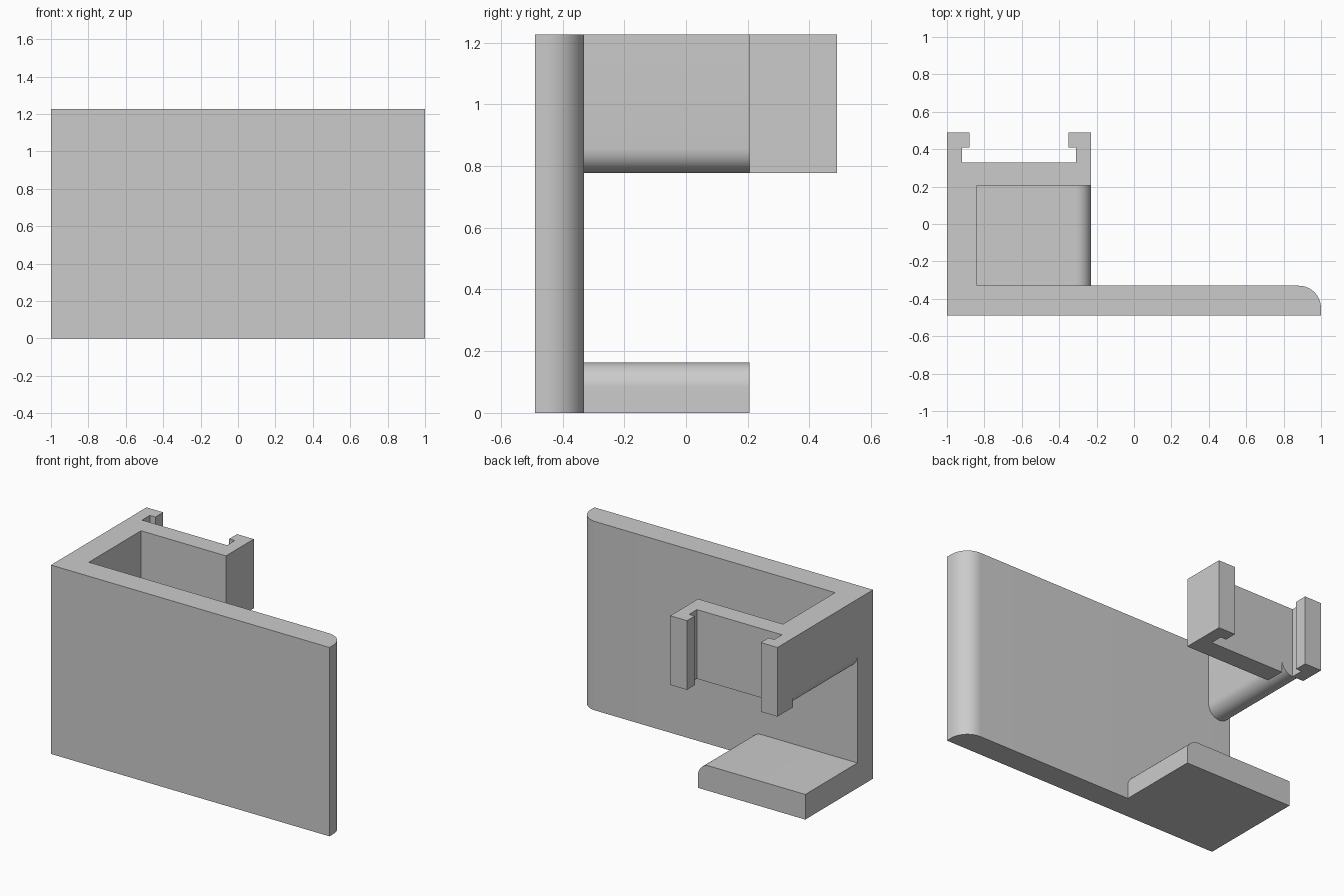
import bpy, bmesh
from math import sin, cos, radians

old = bpy.data.objects.get("Cube")
if old:
    bpy.data.objects.remove(old, do_unlink=True)

grey = bpy.data.materials.new("plain_grey")
grey.use_nodes = True
colour = (0.6, 0.6, 0.6, 1)
grey.diffuse_color = colour
grey.node_tree.nodes["Principled BSDF"].inputs["Base Color"].default_value = colour

# Main dimensions
LEFT, RIGHT, HOOK_X = -1.0, 1.0, -0.23
FRONT, PLATE_Y, SHELF_Y, WALL_Y, BACK = -0.49, -0.33, 0.205, 0.33, 0.49
TOP, ARM_Z, SHELF_Z = 1.226, 0.777, 0.163
ARM_X = -0.84


def arc(cx, cy, r, start, end, steps=16):
    angles = [radians(start + (end - start) * i / steps) for i in range(steps + 1)]
    return [(cx + r * cos(a), cy + r * sin(a)) for a in angles]


def prism(name, profile, axis, low, high):
    """Extrude a profile along z (profile in x, y) or along y (profile in x, z)."""
    bm = bmesh.new()
    place = (lambda a, b, c: (a, b, c)) if axis == "z" else (lambda a, b, c: (a, c, b))
    face = bm.faces.new([bm.verts.new(place(a, b, low)) for a, b in profile])
    moved = bmesh.ops.extrude_face_region(bm, geom=[face])["geom"]
    verts = [v for v in moved if isinstance(v, bmesh.types.BMVert)]
    bmesh.ops.translate(bm, verts=verts, vec=place(0, 0, high - low))
    bmesh.ops.recalc_face_normals(bm, faces=bm.faces)
    mesh = bpy.data.meshes.new(name)
    bm.to_mesh(mesh)
    bm.free()
    mesh.materials.append(grey)
    obj = bpy.data.objects.new(name, mesh)
    bpy.context.collection.objects.link(obj)
    bpy.ops.object.select_all(action="DESELECT")
    obj.select_set(True)
    bpy.context.view_layer.objects.active = obj
    bpy.ops.object.shade_smooth_by_angle(angle=radians(30))
    return obj


# Front plate with one rounded rear edge
R = 0.12
prism("front_plate",
      [(LEFT, FRONT), (RIGHT, FRONT)] + arc(RIGHT - R, PLATE_Y - R, R, 0, 90) + [(LEFT, PLATE_Y)],
      "z", 0, TOP)

# Bottom shelf with a rounded upper side edge
r = 0.08
prism("bottom_shelf",
      [(LEFT, 0), (HOOK_X, 0)] + arc(HOOK_X - r, SHELF_Z - r, r, 0, 90) + [(LEFT, SHELF_Z)],
      "y", PLATE_Y, SHELF_Y)

# Side arm with a fully rounded underside
prism("side_arm",
      [(ARM_X, TOP), (LEFT, TOP)] + arc((LEFT + ARM_X) / 2, ARM_Z + r, r, 180, 360),
      "y", PLATE_Y, WALL_Y)

# Rear wall reaching from the arm
prism("rear_wall",
      [(ARM_X, SHELF_Y), (HOOK_X, SHELF_Y), (HOOK_X, WALL_Y), (ARM_X, WALL_Y)],
      "z", ARM_Z, TOP)

# Pair of inward-facing hooks behind the wall
for name, edge, inward in (("left_hook", HOOK_X, -1), ("right_hook", LEFT, 1)):
    stem, lip = edge + inward * 0.08, edge + inward * 0.12
    prism(name,
          [(edge, WALL_Y), (stem, WALL_Y), (stem, 0.41), (lip, 0.41), (lip, BACK), (edge, BACK)],
          "z", ARM_Z, TOP)
